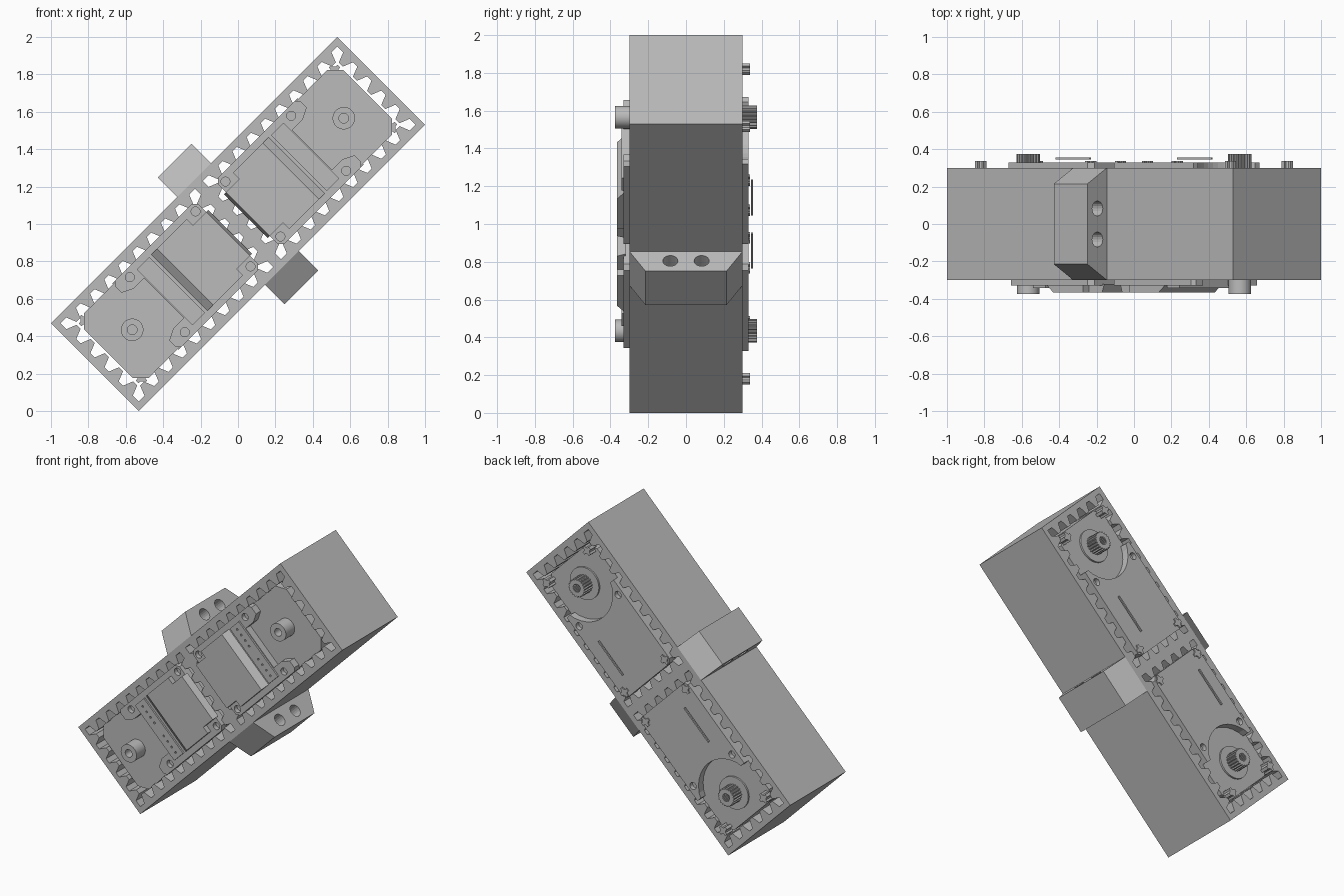
import bpy, bmesh
from math import pi, sin, cos, radians
from mathutils import Matrix

cube = bpy.data.objects.get("Cube")
if cube:
    bpy.data.objects.remove(cube, do_unlink=True)

grey = bpy.data.materials.new("plain_grey")
grey.use_nodes = True
grey.diffuse_color = (0.5, 0.5, 0.5, 1)
grey.node_tree.nodes["Principled BSDF"].inputs["Base Color"].default_value = (0.5, 0.5, 0.5, 1)

# Parts are laid out flat (u = length, y = depth, v = width), then tilted
TILT = Matrix.Translation((0, 0, 1)) @ Matrix.Rotation(radians(-45), 4, 'Y')
HALF_TURN = Matrix.Rotation(pi, 4, 'Y')
AXES = {'y': lambda a, b, c: (a, c, b),
        'u': lambda a, b, c: (c, a, b),
        'v': lambda a, b, c: (a, b, c)}


def finish(name, bm):
    bmesh.ops.recalc_face_normals(bm, faces=bm.faces)
    mesh = bpy.data.meshes.new(name)
    bm.to_mesh(mesh)
    bm.free()
    mesh.materials.append(grey)
    obj = bpy.data.objects.new(name, mesh)
    bpy.context.collection.objects.link(obj)
    obj.matrix_world = TILT
    return obj


def prism(name, polys, c0, c1, axis='y'):
    """Extrude flat outlines between two depths along one axis."""
    bm = bmesh.new()
    for poly in polys:
        ends = [[bm.verts.new(AXES[axis](a, b, c)) for a, b in poly] for c in (c0, c1)]
        for end in ends:
            bm.faces.new(end)
        for i in range(len(poly)):
            j = (i + 1) % len(poly)
            bm.faces.new((ends[0][i], ends[0][j], ends[1][j], ends[1][i]))
    return finish(name, bm)


def lathe(name, profile, u, v, segs=32, splined=False):
    """Spin a closed (radius, depth) profile around the depth axis."""
    bm = bmesh.new()
    rings = []
    for s in range(segs):
        t = 2 * pi * s / segs
        k = 0.88 if splined and s % 4 > 1 else 1
        rings.append([bm.verts.new((u + r * k * cos(t), y, v + r * k * sin(t))) for r, y in profile])
    n = len(profile)
    for s in range(segs):
        a, b = rings[s], rings[(s + 1) % segs]
        for i in range(n):
            j = (i + 1) % n
            bm.faces.new((a[i], a[j], b[j], b[i]))
    return finish(name, bm)


def rect(a0, a1, b0, b1):
    return [(a0, b0), (a1, b0), (a1, b1), (a0, b1)]


def circle(a, b, r, n=20):
    return [(a + r * cos(2 * pi * i / n), b + r * sin(2 * pi * i / n)) for i in range(n)]


def mirrored(half):
    """Close an outline given for positive v only."""
    return half + [(a, -b) for a, b in reversed(half) if b]


def cut(obj, cutter):
    cutter.hide_render = True
    mod = obj.modifiers.new("cut", 'BOOLEAN')
    mod.object, mod.solver = cutter, 'EXACT'
    deps = bpy.context.evaluated_depsgraph_get()
    mesh = bpy.data.meshes.new_from_object(obj.evaluated_get(deps))
    obj.modifiers.clear()
    obj.data = mesh
    bpy.data.objects.remove(cutter, do_unlink=True)


# Frame: outer walls, divider and crush ribs around both pockets
L, W, WALL, DIV, RIB, PITCH = 1.082, 0.332, 0.036, 0.03, 0.055, 0.107
shapes = [rect(-L, L, s * W, s * (W - WALL)) for s in (1, -1)]
shapes += [rect(s * L, s * (L - WALL), WALL - W, W - WALL) for s in (1, -1)]
shapes.append(rect(-DIV, DIV, WALL - W, W - WALL))
middle = (DIV + L - WALL) / 2
rib = [(-0.037, 0), (0.037, 0), (0.015, RIB), (-0.015, RIB)]
for side in (1, -1):
    for i in range(-4, 5):
        for s in (1, -1):
            shapes.append([(side * (middle + i * PITCH) + a, s * (W - WALL - b)) for a, b in rib])
    for i in range(-2, 3):
        shapes.append([(side * (L - WALL - b), i * PITCH + a) for a, b in rib])
        shapes.append([(side * (DIV + b), i * PITCH + a) for a, b in rib])
prism("frame", shapes, -0.3, 0.3)

# Mounting tabs with two screw holes each
for name, s in (("upper_mounting_tab", 1), ("lower_mounting_tab", -1)):
    base, tip = s * W, s * 0.479
    tab = prism(name, [[(-0.3, base), (0.3, base), (0.215, tip), (-0.215, tip)]], -0.127, 0.127, 'u')
    cut(tab, prism("hole_cutter", [circle(y, s * 0.403, 0.04) for y in (-0.083, 0.083)], -0.2, 0.2, 'u'))

# Servo case
servo = []
servo.append(prism("servo_case", [mirrored([(0.09, 0.22), (0.115, 0.245), (0.92, 0.245), (0.98, 0.185)])],
                   -0.28, 0.28))

# Front cover with corner lugs and screw holes
lug_screws = [(u, s * 0.208) for u in (0.113, 0.61) for s in (1, -1)]
cover = prism("front_cover", [mirrored([(0.075, 0.225), (0.1, 0.25), (0.68, 0.25), (0.70, 0.23),
                                        (0.70, 0.18), (0.64, 0.15), (0.56, 0.15)])], -0.33, -0.27)
cut(cover, prism("hole_cutter", [circle(u, v, 0.024) for u, v in lug_screws], -0.4, -0.30))
servo.append(cover)

# Front lid sloping down to the connector strip
servo.append(prism("front_lid", [[(0.06, -0.32), (0.075, -0.365), (0.40, -0.365), (0.455, -0.32)]],
                   -0.165, 0.165, 'v'))
for s in (1, -1):
    servo.append(prism("front_lid_side", [[(0.175, -0.32), (0.175, -0.365), (0.40, -0.365), (0.455, -0.32)]],
                       s * 0.165, s * 0.212, 'v'))
strip = prism("connector_strip", [rect(0.46, 0.555, -0.21, 0.21)], -0.342, -0.32)
pins = [circle(0.507, s * (0.05 + 0.042 * i), 0.007, 8) for i in range(4) for s in (1, -1)]
cut(strip, prism("pin_cutter", pins, -0.4, -0.334))
servo.append(strip)

# Rear pivot boss on the front face
servo.append(lathe("pivot_boss", [(0.026, -0.27), (0.06, -0.27), (0.06, -0.375), (0.026, -0.375)], 0.8, 0))


def arc(r, v0, n=12):
    """Concave edge around the shaft, from +v0 to -v0."""
    pts = []
    for i in range(n + 1):
        v = v0 - 2 * v0 * i / n
        pts.append((0.8 - (r * r - v * v) ** 0.5, v))
    return pts


def arc_plate(name, half, r, v0, y0, y1):
    """Plate whose far edge follows the arc."""
    return prism(name, [half + arc(r, v0) + [(a, -b) for a, b in reversed(half)]], y0, y1)


# Back cover, raised back plate with a U groove and a row of dots
back = arc_plate("back_cover", [(0.075, 0.225), (0.1, 0.25), (0.70, 0.25), (0.70, 0.215)], 0.24, 0.2, 0.27, 0.33)
cut(back, prism("hole_cutter", [circle(u, v, 0.024) for u, v in lug_screws[2:]], 0.30, 0.4))
servo.append(back)
plate = arc_plate("back_plate", [(0.08, 0.165), (0.17, 0.165), (0.19, 0.235), (0.52, 0.235), (0.55, 0.17)],
                  0.245, 0.16, 0.32, 0.355)
groove = [rect(0.2, 0.46, 0.125, 0.135), rect(0.2, 0.46, -0.135, -0.125), rect(0.46, 0.47, -0.135, 0.135)]
groove += [circle(0.23, i * 0.03 - 0.075, 0.005, 6) for i in range(6)]
cut(plate, prism("groove_cutter", groove, 0.345, 0.4))
servo.append(plate)

# Splined output shaft and its collar
servo.append(lathe("shaft_collar", [(0.03, 0.27), (0.11, 0.27), (0.11, 0.292), (0.03, 0.292)], 0.8, 0))
servo.append(lathe("output_shaft", [(0.028, 0.27), (0.062, 0.27), (0.062, 0.375), (0.028, 0.375)],
                   0.8, 0, 80, True))

# Cross shaped screw ends on the back
crosses = []
for u in (0.113, 0.945):
    for s in (1, -1):
        v = s * 0.215
        crosses += [rect(u - 0.033, u + 0.033, v - 0.01, v + 0.01),
                    rect(u - 0.01, u + 0.01, v - 0.033, v + 0.033), circle(u, v, 0.022, 12)]
servo.append(prism("back_screws", crosses, 0.27, 0.338))

# Smooth the round parts, keeping edges sharp
for obj in servo:
    if obj.name in ("pivot_boss", "shaft_collar"):
        bpy.ops.object.select_all(action='DESELECT')
        obj.select_set(True)
        bpy.context.view_layer.objects.active = obj
        bpy.ops.object.shade_smooth_by_angle(angle=radians(30))

# Second servo, turned end for end
for obj in servo:
    twin = bpy.data.objects.new("lower_" + obj.name, obj.data)
    bpy.context.collection.objects.link(twin)
    twin.matrix_world = TILT @ HALF_TURN
    obj.name = "upper_" + obj.name
